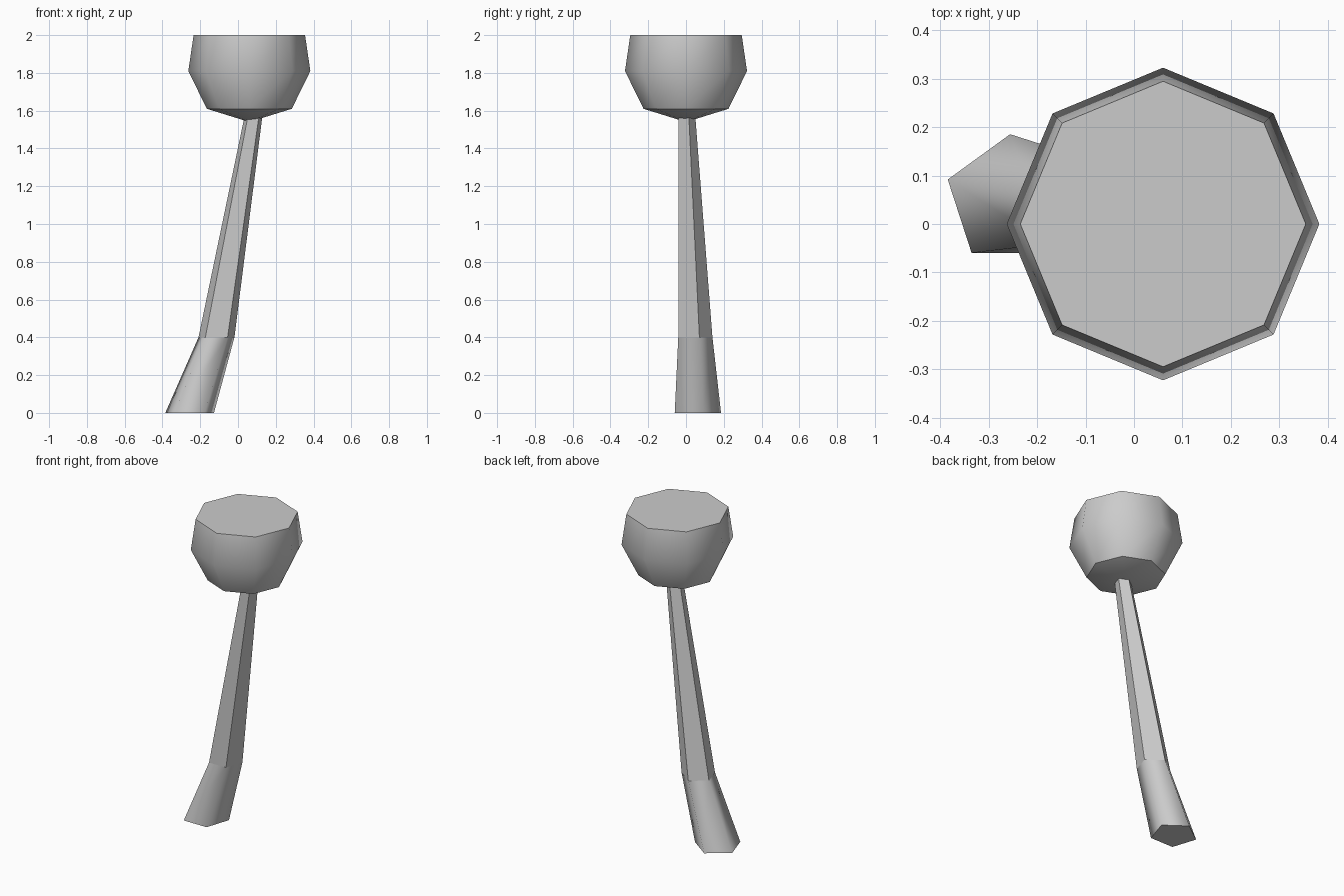
import bpy, bmesh, math

cube = bpy.data.objects.get("Cube")
if cube:
    bpy.data.objects.remove(cube, do_unlink=True)

grey = bpy.data.materials.new("light grey")
grey.use_nodes = True
grey.diffuse_color = (0.6, 0.6, 0.6, 1)
grey.node_tree.nodes["Principled BSDF"].inputs["Base Color"].default_value = grey.diffuse_color


def loft(name, sides, start, rings, cap_start=False, cap_end=False, smooth=0.0):
    """Skin a stack of polygon rings (x, y, z, radius); radius 0 is a point."""
    bm = bmesh.new()
    loops = []
    for x, y, z, r in rings:
        if r == 0:
            loops.append([bm.verts.new((x, y, z))] * sides)
            continue
        angles = [start + math.tau * i / sides for i in range(sides)]
        loops.append([bm.verts.new((x + r * math.cos(a), y + r * math.sin(a), z))
                      for a in angles])
    for low, high in zip(loops, loops[1:]):
        for i in range(sides):
            j = (i + 1) % sides
            corners = dict.fromkeys((low[i], low[j], high[j], high[i]))
            bm.faces.new(list(corners))
    if cap_start:
        bm.faces.new(loops[0][::-1])
    if cap_end:
        bm.faces.new(loops[-1])
    bm.normal_update()
    mesh = bpy.data.meshes.new(name)
    bm.to_mesh(mesh)
    bm.free()
    mesh.materials.append(grey)
    obj = bpy.data.objects.new(name, mesh)
    bpy.context.collection.objects.link(obj)
    if smooth:
        bpy.ops.object.select_all(action='DESELECT')
        obj.select_set(True)
        bpy.context.view_layer.objects.active = obj
        bpy.ops.object.shade_smooth_by_angle(angle=math.radians(smooth))
    return obj


# Five-sided leaning trunk: flared rounded foot, then a faceted taper
foot = (-0.256, 0.05, 0, 0.1355)
bend = (-0.114, 0.04, 0.4, 0.1)
tip = (0.08, 0, 1.56, 0.05)
up = math.pi / 2
base = loft("trunk_foot", 5, up, [foot, bend], smooth=80)
loft("trunk_foot_underside", 5, up, [foot, (*foot[:3], 0)]).data.flip_normals()
loft("trunk", 5, up, [bend, tip], cap_end=True)

# Eight-sided crown: shallow pointed underside, bulging sides, flat top
profile = [(1.54, 0), (1.61, 0.225), (1.81, 0.323), (2.0, 0.295)]
loft("crown", 8, 0, [(0.06, 0, z, r) for z, r in profile], cap_end=True, smooth=45)
